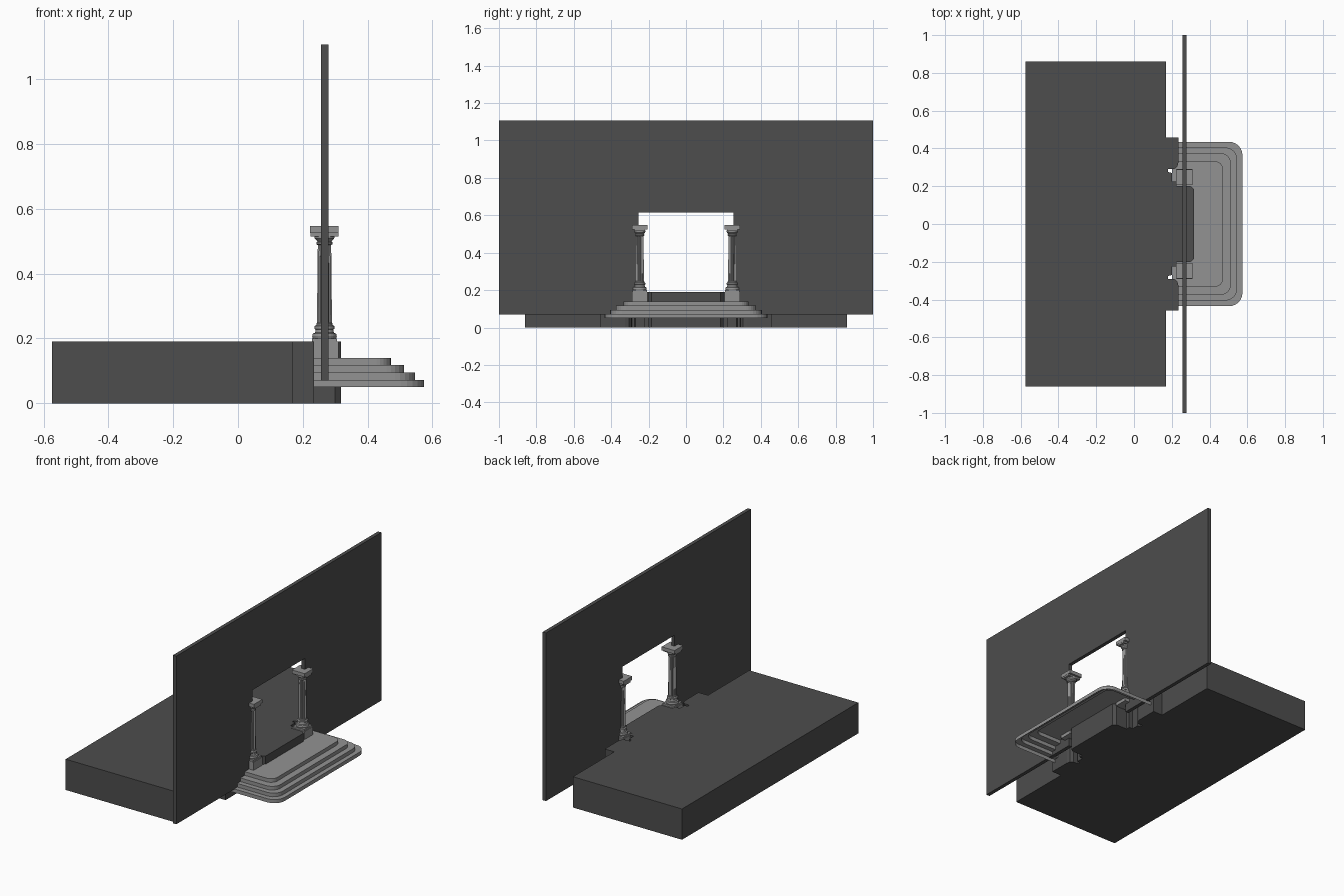
import bpy
import bmesh
import math

cube = bpy.data.objects.get("Cube")
if cube:
    bpy.data.objects.remove(cube, do_unlink=True)


def material(name, value):
    m = bpy.data.materials.new(name)
    m.use_nodes = True
    colour = (value, value, value, 1)
    m.diffuse_color = colour
    bsdf = next(n for n in m.node_tree.nodes if n.type == 'BSDF_PRINCIPLED')
    bsdf.inputs["Base Color"].default_value = colour
    return m


DARK = material("dark grey", 0.075)
LIGHT = material("light grey stone", 0.29)


def finish(name, bm, mat, recalc=True):
    if recalc:
        bmesh.ops.recalc_face_normals(bm, faces=bm.faces[:])
    mesh = bpy.data.meshes.new(name)
    bm.to_mesh(mesh)
    bm.free()
    mesh.materials.append(mat)
    obj = bpy.data.objects.new(name, mesh)
    bpy.context.collection.objects.link(obj)
    return obj


def prism(bm, points, axis, length):
    """Extrude an outline of 3D points along one axis."""
    face = bm.faces.new([bm.verts.new(p) for p in points])
    out = bmesh.ops.extrude_face_region(bm, geom=[face])
    move = [0, 0, 0]
    move[axis] = length
    verts = [g for g in out["geom"] if isinstance(g, bmesh.types.BMVert)]
    bmesh.ops.translate(bm, verts=verts, vec=move)


def box(bm, x, y, z0, z1, sx, sy):
    prism(bm, [(x + a * sx / 2, y + b * sy / 2, z0)
               for a, b in ((-1, -1), (1, -1), (1, 1), (-1, 1))], 2, z1 - z0)


def ring(bm, x, y, z, radii):
    n = len(radii)
    return [bm.verts.new((x + r * math.cos(2 * math.pi * i / n),
                          y + r * math.sin(2 * math.pi * i / n), z))
            for i, r in enumerate(radii)]


def bridge(bm, a, b):
    for i in range(len(a)):
        j = (i + 1) % len(a)
        bm.faces.new((a[i], a[j], b[j], b[i]))


# Floor slab: mirrored outline with notches around the columns
half = [(-.575, .86), (.17, .86), (.17, .457), (.235, .457), (.235, .325),
        (.23, .305), (.215, .292), (.18, .29), (.18, .275), (.2, .27),
        (.2, .225), (.225, .225), (.225, .2), (.3, .2), (.318, .185)]
bm = bmesh.new()
outline = half + [(x, -y) for x, y in reversed(half)]
prism(bm, [(x, y, 0) for x, y in outline], 2, .19)
finish("floor_slab", bm, DARK)

# Wall with a doorway open at the bottom
bm = bmesh.new()
wall = [(1, .07), (1, 1.108), (-1, 1.108), (-1, .07),
        (-.255, .07), (-.255, .615), (.255, .615), (.255, .07)]
prism(bm, [(.256, y, z) for y, z in wall], 0, .023)
finish("wall", bm, DARK)


# Steps: hollow shell of rounded risers and treads
def step_outline(x, y, r):
    pts = []
    for i in range(7):
        a = math.pi / 2 * i / 6
        pts.append((x - r + r * math.sin(a), y - r + r * math.cos(a)))
    side = [(.2, y)] + pts
    return side + [(px, -py) for px, py in reversed(side)]


bm = bmesh.new()
steps = [(.574, .435, .07), (.546, .405, .062), (.513, .375, .055), (.472, .333, .045)]
previous = None
for i, (x, y, r) in enumerate(steps):
    z = .05 + i * .0225
    rows = [[bm.verts.new((px, py, h)) for px, py in step_outline(x, y, r)]
            for h in (z, z + .0225)]
    for a, b in ([(previous, rows[0])] if previous else []) + [(rows[0], rows[1])]:
        for k in range(len(a) - 1):
            bm.faces.new((a[k + 1], a[k], b[k], b[k + 1]))
    previous = rows[1]
bm.faces.new(list(reversed(previous)))
finish("entrance_steps", bm, LIGHT, recalc=False)

# Columns: plinth, turned base, fluted shaft and scrolled capital
CX, CY, SIDES = .267, .248, 32
base = [(.036, .2), (.038, .207), (.036, .215), (.029, .218), (.027, .227),
        (.031, .23), (.031, .238), (.025, .242), (.025, .247), (.022, .25)]
neck = [(.02, .488), (.025, .491), (.025, .497), (.022, .5), (.03, .508), (.031, .52)]
for label, sign in (("left", 1), ("right", -1)):
    y = CY * sign
    bm = bmesh.new()
    box(bm, CX, y, .12, .19, .086, .084)
    box(bm, CX, y, .19, .2, .078, .078)
    finish(label + "_column_plinth", bm, LIGHT)

    for part, profile in (("base", base), ("neck", neck)):
        bm = bmesh.new()
        rings = [ring(bm, CX, y, z, [r] * SIDES) for r, z in profile]
        for a, b in zip(rings, rings[1:]):
            bridge(bm, a, b)
        bm.faces.new(rings[0])
        bm.faces.new(rings[-1])
        finish(label + "_column_" + part, bm, LIGHT)

    bm = bmesh.new()
    flutes = [ring(bm, CX, y, z, [r if i % 2 else r * .86 for i in range(SIDES)])
              for r, z in ((.0235, .248), (.0225, .37), (.021, .49))]
    for a, b in zip(flutes, flutes[1:]):
        bridge(bm, a, b)
    finish(label + "_column_shaft", bm, LIGHT)

    bm = bmesh.new()
    box(bm, CX, y, .525, .547, .088, .082)
    box(bm, CX, y, .515, .525, .086, .056)
    finish(label + "_column_capital", bm, LIGHT)
